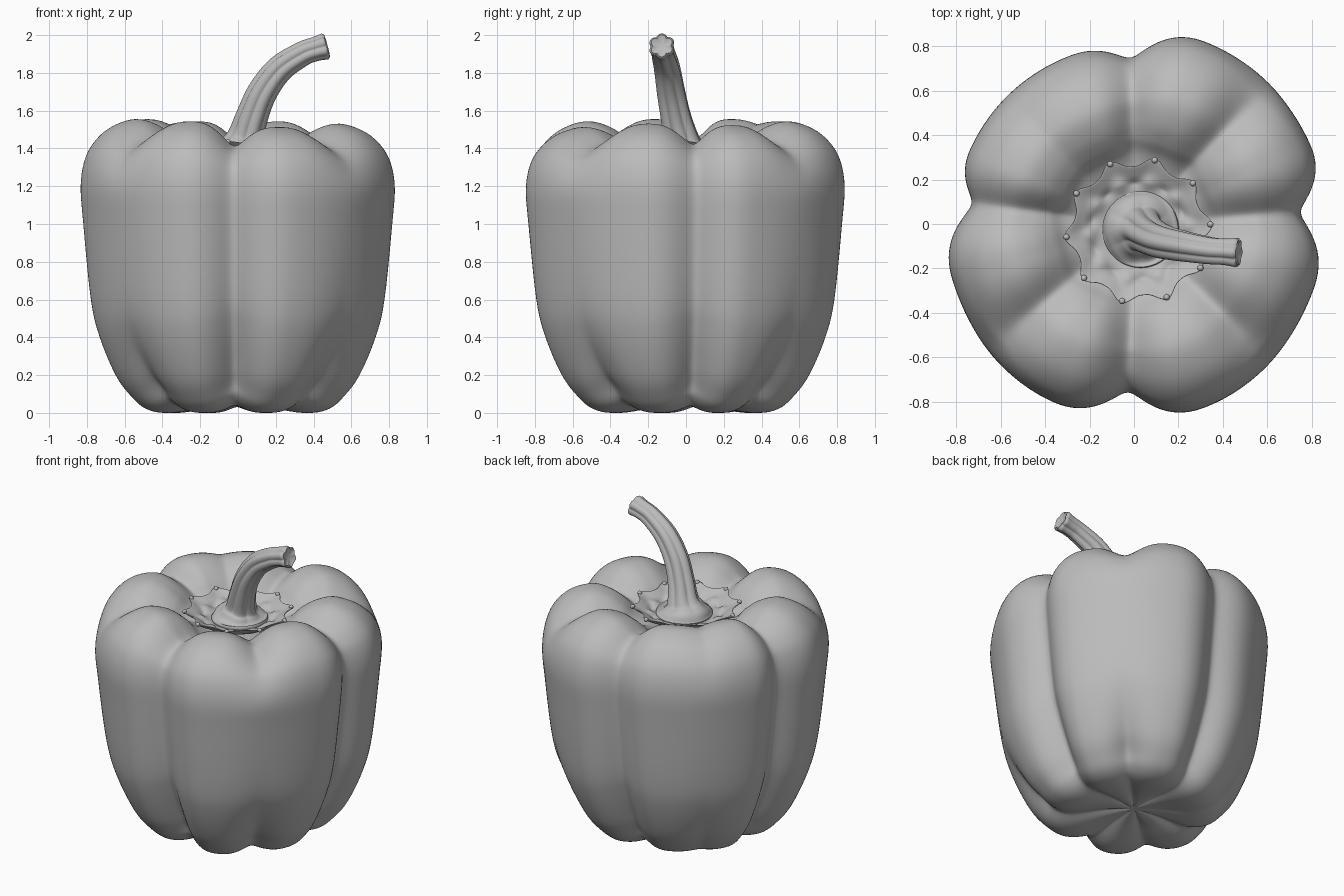
import bpy, bmesh, math
from mathutils import Vector

cube = bpy.data.objects.get("Cube")
if cube:
    bpy.data.objects.remove(cube, do_unlink=True)

grey = bpy.data.materials.new("plain grey")
grey.use_nodes = True
COLOUR = (0.5, 0.5, 0.5, 1)
grey.diffuse_color = COLOUR
grey.node_tree.nodes["Principled BSDF"].inputs["Base Color"].default_value = COLOUR


def spline(points, steps):
    """Sample a smooth curve through points of any dimension."""
    pts = [Vector(p) for p in points]
    pts = [2 * pts[0] - pts[1]] + pts + [2 * pts[-1] - pts[-2]]
    out = []
    for a, b, c, d in zip(pts, pts[1:], pts[2:], pts[3:]):
        for k in range(steps):
            t = k / steps
            out.append(b + (c - a) * t / 2 + (a - b * 2.5 + c * 2 - d / 2) * t * t
                       + ((b - c) * 1.5 + (d - a) / 2) * t ** 3)
    return out + [pts[-2]]


def tangents(pts):
    last = len(pts) - 1
    return [(pts[min(i + 1, last)] - pts[max(i - 1, 0)]).normalized()
            for i in range(len(pts))]


def finish(bm, name, angle=60):
    bmesh.ops.recalc_face_normals(bm, faces=bm.faces)
    mesh = bpy.data.meshes.new(name)
    bm.to_mesh(mesh)
    bm.free()
    mesh.materials.append(grey)
    obj = bpy.data.objects.new(name, mesh)
    bpy.context.collection.objects.link(obj)
    bpy.ops.object.select_all(action="DESELECT")
    obj.select_set(True)
    bpy.context.view_layer.objects.active = obj
    bpy.ops.object.shade_smooth_by_angle(angle=math.radians(angle))


def skin(name, rings, start, end):
    """Bridge closed rings and close both ends with a fan to a point."""
    bm = bmesh.new()
    rows = [[bm.verts.new(p) for p in ring] for ring in rings]
    n = len(rows[0])
    for low, high in zip(rows, rows[1:]):
        for j in range(n):
            k = (j + 1) % n
            bm.faces.new((low[j], low[k], high[k], high[j]))
    for tip, row in ((start, rows[0]), (end, rows[-1])):
        v = bm.verts.new(tip)
        for j in range(n):
            bm.faces.new((v, row[j], row[(j + 1) % n]))
    finish(bm, name)


# Body: lobed shell; profile gives radius, height, main and minor groove depth
PROFILE = [(0, .045, 0, 0), (.2, .03, .02, .02), (.44, 0, .04, .035),
           (.58, .02, .08, .06), (.68, .09, .12, .08), (.775, .2, .14, .065),
           (.875, .4, .14, .03), (.93, .6, .13, .01), (.977, 1, .12, 0),
           (.993, 1.2, .12, 0), (.965, 1.34, .12, .03), (.9, 1.435, .12, .065),
           (.8, 1.505, .12, .09), (.66, 1.543, .115, .095),
           (.53, 1.515, .095, .08), (.43, 1.455, .06, .05), (.35, 1.385, .03, .03),
           (.22, 1.34, 0, 0), (0, 1.34, 0, 0)]
GROOVES = [4, 46, 91, 135, 173, 221, 268, 315]
STRENGTH = [1, 1, .85, .25, .85, 1, 1.1, 1]
LOBES = [.875, .885, .815, .815, .86, .885, .89, .865]
LIFTS = [-.02, 0, 0, .012, .012, 0, -.03, -.012]
PER_LOBE = 28

columns = []
for i, first in enumerate(GROOVES):
    following = (i + 1) % 8
    width = (GROOVES[following] - first) % 360
    for k in range(PER_LOBE):
        t = k / PER_LOBE
        near = i if t < .5 else following
        other = i - 1 if t < .5 else following
        blend = (1 + math.sin(math.pi * min(t, 1 - t))) / 2
        radius = LOBES[i] * blend + LOBES[other] * (1 - blend)
        lift = LIFTS[i] * blend + LIFTS[other] * (1 - blend)
        s = math.sqrt((math.sin(math.pi * t) ** 2 + .03) / 1.03)
        cut = 1.2 * STRENGTH[near] * (1 - s) ** 1.3
        columns.append((math.radians(first + width * t), radius, lift, cut, near % 2))

curve = spline(PROFILE, 5)
rings = []
for p, d in list(zip(curve, tangents([Vector(c[:2]) for c in curve])))[1:-1]:
    ring = []
    for angle, radius, lift, cut, minor in columns:
        depth = cut * p[2 + minor]
        r = max(p[0] * radius - depth * d.y, .004)
        z = p[1] + depth * d.x + lift * max(0, p[1] / 1.54) ** 3
        ring.append((r * math.cos(angle), r * math.sin(angle), z))
    rings.append(ring)
skin("pepper_body", rings, (0, 0, .045), (0, 0, 1.335))

# Calyx: shallow toothed dish with a bumpy inner ring
CENTRE = Vector((.02, -.03, 0))
TEETH = 10
PHASE = math.radians(5)
DISH = [(.12, 1.34), (.2, 1.36), (.26, 1.393), (.3, 1.422), (.305, 1.43),
        (.295, 1.428), (.255, 1.407), (.225, 1.394), (.2, 1.386), (.16, 1.375)]
rings = []
for r, z in spline(DISH, 3):
    ring = []
    edge = max(0, (r - .2) / .1)
    bump = max(0, 1 - abs(r - .215) / .035) if z > 1.376 else 0
    for j in range(TEETH * 16):
        a = math.tau * j / (TEETH * 16)
        tooth = abs(math.cos(TEETH * (a - PHASE) / 2))
        rr = r + edge * .04 * (tooth ** 3 - .35)
        zz = z + bump * .014 * math.cos(TEETH * (a - PHASE)) + edge * .008 * tooth ** 3
        ring.append(CENTRE + Vector((rr * math.cos(a), rr * math.sin(a), zz)))
    rings.append(ring)
skin("calyx", rings, CENTRE + Vector((0, 0, 1.34)), CENTRE + Vector((0, 0, 1.375)))

# Small knobs on the calyx tooth tips
bm = bmesh.new()
for j in range(TEETH):
    a = PHASE + math.tau * j / TEETH
    made = bmesh.ops.create_uvsphere(bm, u_segments=12, v_segments=8, radius=.014)
    spot = CENTRE + Vector((.325 * math.cos(a), .325 * math.sin(a), 1.435))
    bmesh.ops.translate(bm, verts=made["verts"], vec=spot)
finish(bm, "calyx_knobs")

# Stem: ridged, curved stalk with flared foot and cut end (x, y, z, radius)
STEM = [(.03, -.025, 1.36, .16), (.03, -.025, 1.385, .172), (.03, -.025, 1.402, .155),
        (.035, -.028, 1.43, .118), (.045, -.032, 1.47, .092), (.075, -.055, 1.57, .08),
        (.13, -.08, 1.7, .074), (.22, -.1, 1.82, .068), (.34, -.12, 1.9, .061),
        (.41, -.125, 1.926, .06), (.46, -.128, 1.94, .066)]
RIDGES = 6
path = spline(STEM, 5)
centres = [Vector(p[:3]) for p in path]
frames = tangents(centres)
rings = []


def stem_ring(c, t, radius, ridge):
    side = Vector((0, 1, 0))
    side = (side - t * side.dot(t)).normalized()
    out = side.cross(t)
    ring = []
    for j in range(RIDGES * 12):
        a = math.tau * j / (RIDGES * 12)
        r = radius * (1 + ridge * (2 * abs(math.cos(RIDGES * a / 2)) - 1.2))
        ring.append(c + out * r * math.cos(a) + side * r * math.sin(a))
    return ring


for i, (c, t, p) in enumerate(zip(centres, frames, path)):
    rings.append(stem_ring(c, t, p[3], .09 * min(1, max(0, i - 8) / 14)))
tip, way = centres[-1], frames[-1]
rings.append(stem_ring(tip + way * .012, way, .055, .12))
rings.append(stem_ring(tip + way * .006, way, .042, .08))
skin("stem", rings, centres[0], tip - way * .004)
